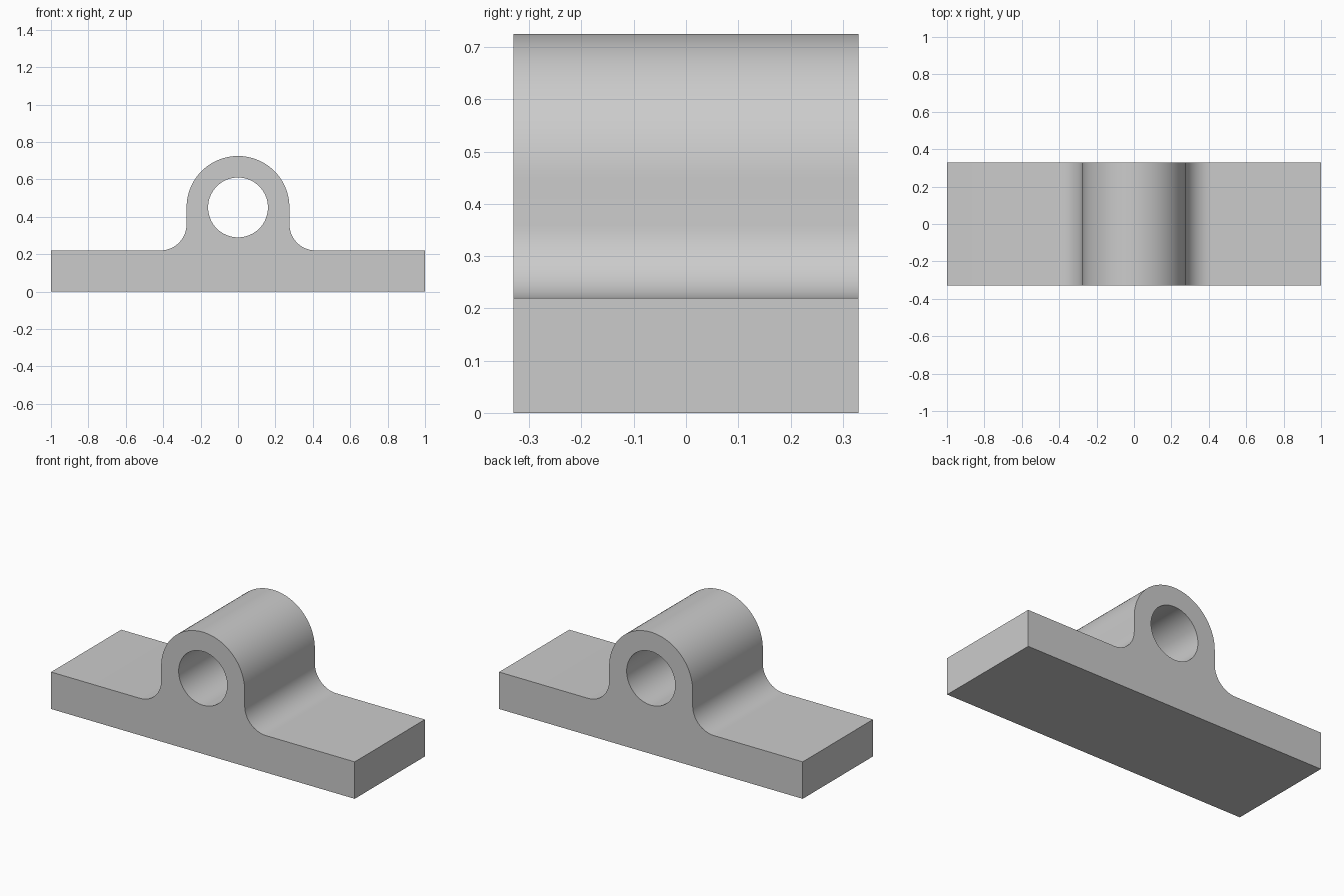
import bpy
import bmesh
from math import cos, sin, pi, radians

cube = bpy.data.objects.get("Cube")
if cube:
    bpy.data.objects.remove(cube, do_unlink=True)

HALF_LENGTH, HALF_DEPTH = 1.0, 0.33
BASE_TOP, AXIS_Z = 0.22, 0.45
BOSS_R, BORE_R, FILLET_R = 0.275, 0.16, 0.14


def arc(cx, cz, r, start, end, steps):
    """Points along an arc in the XZ plane, angles in radians."""
    angles = [start + (end - start) * i / steps for i in range(steps + 1)]
    return [(cx + r * cos(a), cz + r * sin(a)) for a in angles]


# Right half of the outline: foot, fillet, then round boss up to its crown
half = [(HALF_LENGTH, 0), (HALF_LENGTH, BASE_TOP)]
half += arc(BOSS_R + FILLET_R, BASE_TOP + FILLET_R, FILLET_R, -pi / 2, -pi, 16)
half += arc(0, AXIS_Z, BOSS_R, 0, pi / 2, 32)
outline = half + [(-x, z) for x, z in reversed(half[:-1])]
bore = arc(0, AXIS_Z, BORE_R, 0, 2 * pi, 64)[:-1]

# Fill between the outline and the bore, then extrude through the depth
bm = bmesh.new()
edges = []
for loop in (outline, bore):
    verts = [bm.verts.new((x, -HALF_DEPTH, z)) for x, z in loop]
    edges += [bm.edges.new((v, verts[i - 1])) for i, v in enumerate(verts)]
bmesh.ops.triangle_fill(bm, edges=edges, use_beauty=True)
result = bmesh.ops.extrude_face_region(bm, geom=bm.faces[:], use_keep_orig=True)
moved = [g for g in result["geom"] if isinstance(g, bmesh.types.BMVert)]
bmesh.ops.translate(bm, verts=moved, vec=(0, 2 * HALF_DEPTH, 0))
bmesh.ops.recalc_face_normals(bm, faces=bm.faces[:])

mesh = bpy.data.meshes.new("bearing_block")
bm.to_mesh(mesh)
bm.free()
block = bpy.data.objects.new("bearing_block", mesh)
bpy.context.collection.objects.link(block)

# Plain grey finish
grey = bpy.data.materials.new("light_grey")
grey.use_nodes = True
colour = (0.6, 0.6, 0.6, 1)
grey.diffuse_color = colour
grey.node_tree.nodes["Principled BSDF"].inputs["Base Color"].default_value = colour
mesh.materials.append(grey)

# Smooth curved walls with crisp end faces
bpy.ops.object.select_all(action="DESELECT")
block.select_set(True)
bpy.context.view_layer.objects.active = block
bpy.ops.object.shade_smooth_by_angle(angle=radians(30))
